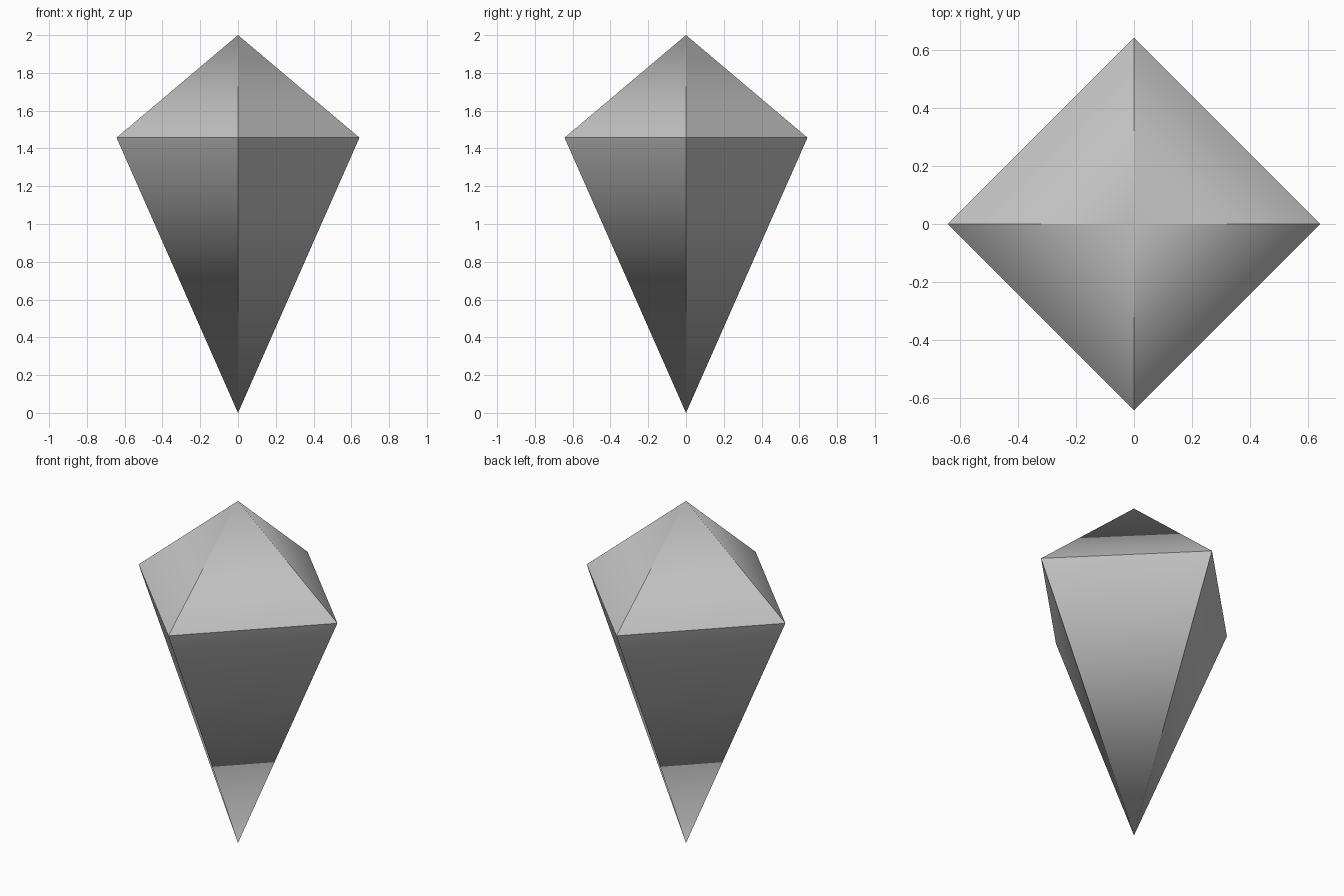
import bpy
import bmesh
from math import cos, sin, pi

cube = bpy.data.objects.get("Cube")
if cube:
    bpy.data.objects.remove(cube, do_unlink=True)

RADIUS, GIRDLE, HEIGHT, SIDES = 0.643, 1.457, 2.0, 4

# Single stone grey
grey = bpy.data.materials.new("stone_grey")
grey.use_nodes = True
colour = (0.55, 0.55, 0.55, 1)
grey.diffuse_color = colour
grey.node_tree.nodes["Principled BSDF"].inputs["Base Color"].default_value = colour


def corner(i):
    a = 2 * pi * i / SIDES
    return RADIUS * cos(a), RADIUS * sin(a), GIRDLE


def add_pyramid(bm, tip_z):
    """Facets share only the tip: soft shading there, crisp at the girdle."""
    tip = bm.verts.new((0, 0, tip_z))
    for i in range(SIDES):
        a, b = bm.verts.new(corner(i)), bm.verts.new(corner(i + 1))
        face = bm.faces.new((a, b, tip) if tip_z > GIRDLE else (b, a, tip))
        face.smooth = True


# Gem: short crown above the girdle, long point below
bm = bmesh.new()
add_pyramid(bm, HEIGHT)
add_pyramid(bm, 0)
mesh = bpy.data.meshes.new("gem")
bm.to_mesh(mesh)
bm.free()
mesh.materials.append(grey)
gem = bpy.data.objects.new("gem", mesh)
bpy.context.collection.objects.link(gem)
